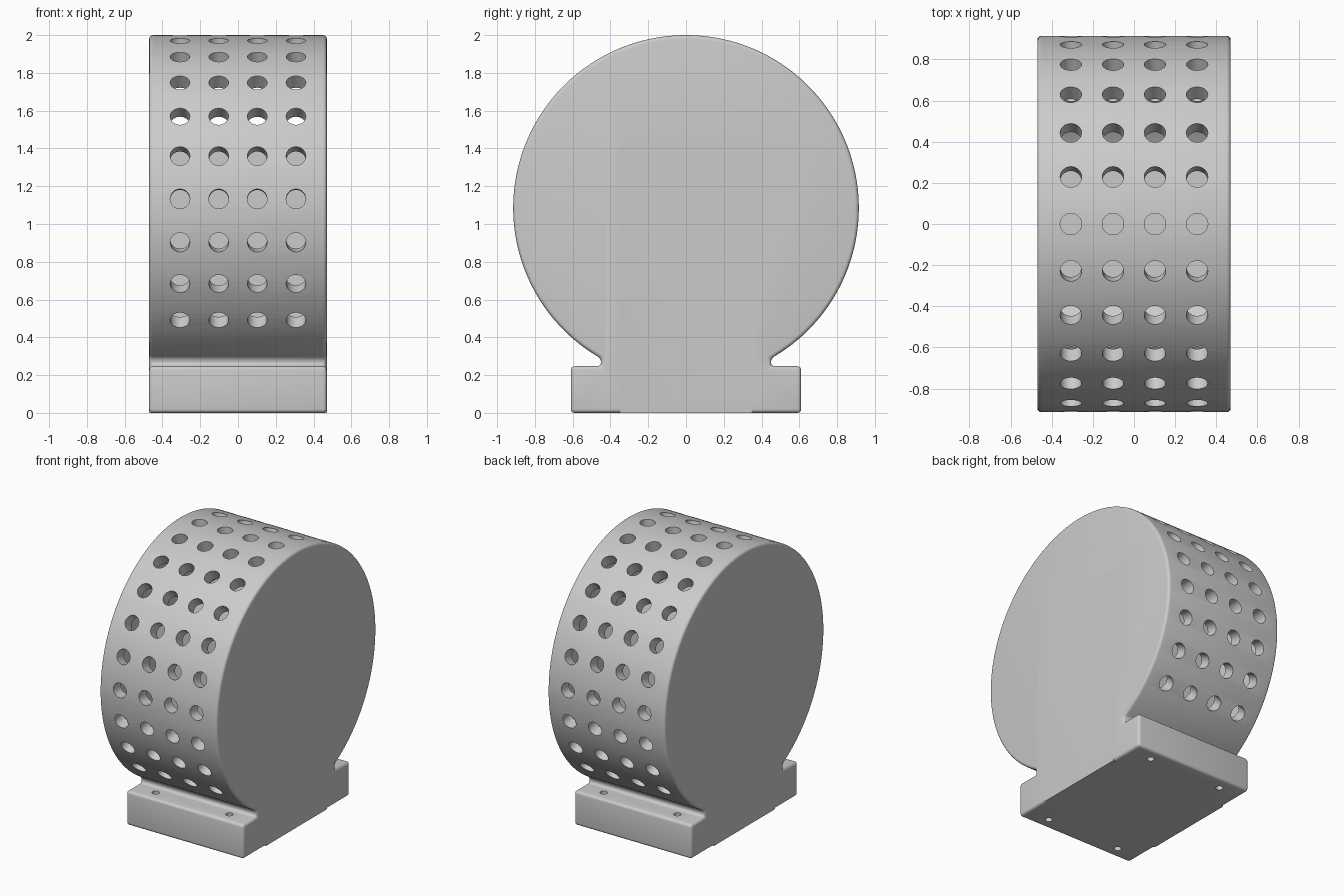
import bpy, bmesh, math
from mathutils import Matrix, Vector

cube = bpy.data.objects.get("Cube")
if cube:
    bpy.data.objects.remove(cube, do_unlink=True)

HALF_WIDTH = 0.47
RADIUS, CENTRE_Z = 0.915, 1.085
INNER_RADIUS = 0.83
NECK, FOOT, FOOT_TOP = 0.45, 0.61, 0.247

grey = bpy.data.materials.new("plain grey")
grey.use_nodes = True
colour = (0.6, 0.6, 0.6, 1)
grey.diffuse_color = colour
grey.node_tree.nodes["Principled BSDF"].inputs["Base Color"].default_value = colour


def make_object(name, bm):
    bmesh.ops.recalc_face_normals(bm, faces=bm.faces[:])
    mesh = bpy.data.meshes.new(name)
    bm.to_mesh(mesh)
    bm.free()
    mesh.materials.append(grey)
    obj = bpy.data.objects.new(name, mesh)
    bpy.context.collection.objects.link(obj)
    return obj


def add_cylinder(bm, centre, axis, radius, length, sides):
    turn = Vector(axis).to_track_quat("Z", "Y").to_matrix().to_4x4()
    bmesh.ops.create_cone(bm, cap_ends=True, segments=sides, radius1=radius,
                          radius2=radius, depth=length,
                          matrix=Matrix.Translation(centre) @ turn)


def apply(obj, mod):
    bpy.ops.object.select_all(action="DESELECT")
    obj.select_set(True)
    bpy.context.view_layer.objects.active = obj
    bpy.ops.object.modifier_apply(modifier=mod.name)


def combine(obj, other, operation):
    mod = obj.modifiers.new(operation, "BOOLEAN")
    mod.operation, mod.solver, mod.object = operation, "EXACT", other
    apply(obj, mod)
    bpy.data.objects.remove(other, do_unlink=True)


# Housing: drum outline running into a neck and a flanged foot, extruded sideways
bm = bmesh.new()
end = math.pi - math.asin(NECK / RADIUS)
steps = 144
outline = [(RADIUS * math.sin(a), CENTRE_Z + RADIUS * math.cos(a))
           for a in (end * (2 * i / steps - 1) for i in range(steps + 1))]
outline += [(NECK, FOOT_TOP), (FOOT, FOOT_TOP), (FOOT, 0),
            (-FOOT, 0), (-FOOT, FOOT_TOP), (-NECK, FOOT_TOP)]
face = bm.faces.new([bm.verts.new((-HALF_WIDTH, y, z)) for y, z in outline])
new = bmesh.ops.extrude_face_region(bm, geom=[face])["geom"]
bmesh.ops.translate(bm, vec=(2 * HALF_WIDTH, 0, 0),
                    verts=[v for v in new if isinstance(v, bmesh.types.BMVert)])
housing = make_object("housing", bm)
bevel = housing.modifiers.new("rounded edges", "BEVEL")
bevel.width, bevel.segments = 0.02, 4
bevel.limit_method, bevel.angle_limit = "ANGLE", math.radians(25)
bevel.use_clamp_overlap = False
apply(housing, bevel)

# Hollow interior
bm = bmesh.new()
add_cylinder(bm, (0, 0, CENTRE_Z), (1, 0, 0), INNER_RADIUS, 0.82, 128)
combine(housing, make_object("cavity_cutter", bm), "DIFFERENCE")

# Rows of round vents around the drum
bm = bmesh.new()
for row in range(-9, 10):
    a = math.radians(14.5 * row)
    out = Vector((0, math.sin(a), math.cos(a)))
    for x in (-0.307, -0.102, 0.102, 0.307):
        add_cylinder(bm, Vector((x, 0, CENTRE_Z)) + out * 0.87, out, 0.052, 0.24, 32)
combine(housing, make_object("vent_cutter", bm), "DIFFERENCE")

# Square core rising from the underside into the drum
bm = bmesh.new()
core_top = CENTRE_Z + 0.35
bmesh.ops.create_cube(bm, size=1, matrix=Matrix.Translation((0, 0, core_top / 2))
                      @ Matrix.Diagonal((2 * HALF_WIDTH, 0.7, core_top, 1)))
combine(housing, make_object("core", bm), "UNION")

# Screw holes through the foot flanges
bm = bmesh.new()
for x in (-0.295, 0.295):
    for y in (-0.52, 0.52):
        add_cylinder(bm, (x, y, 0.1), (0, 0, 1), 0.024, 0.36, 24)
combine(housing, make_object("screw_cutter", bm), "DIFFERENCE")

housing.select_set(True)
bpy.context.view_layer.objects.active = housing
bpy.ops.object.shade_smooth_by_angle(angle=math.radians(30))
